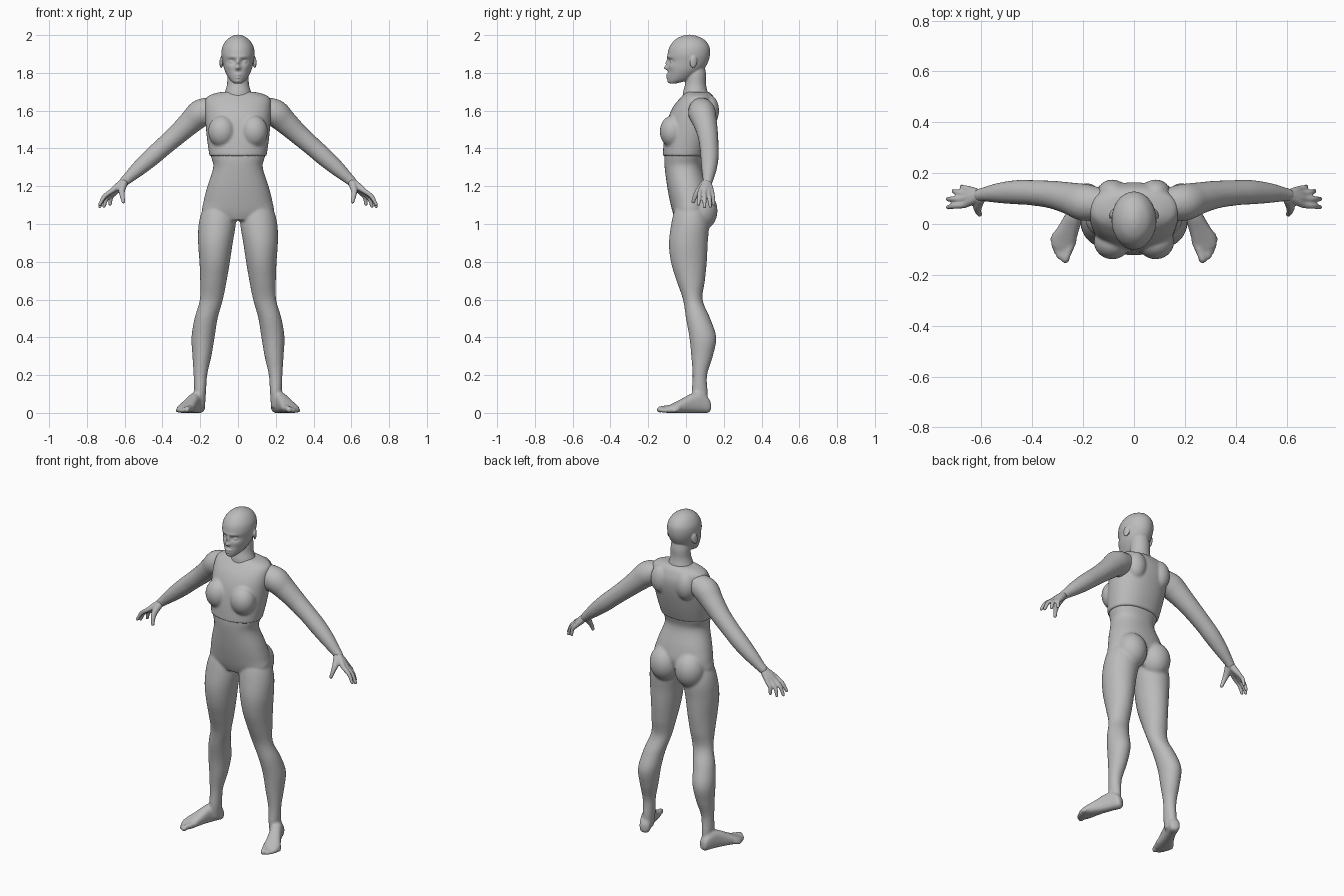
import bpy
import bmesh
import math
from mathutils import Matrix, Vector

default_cube = bpy.data.objects.get("Cube")
if default_cube:
    bpy.data.objects.remove(default_cube, do_unlink=True)

clay = bpy.data.materials.new("grey clay")
clay.use_nodes = True
clay.diffuse_color = (0.5, 0.5, 0.5, 1)
clay.node_tree.nodes["Principled BSDF"].inputs["Base Color"].default_value = clay.diffuse_color


def spline(rows, steps):
    """Smoothly interpolate rows of numbers."""
    rows = [Vector(row) for row in rows]
    padded = [rows[0]] + rows + [rows[-1]]
    result = []
    for before, start, end, after in zip(padded, padded[1:], padded[2:], padded[3:]):
        for step in range(steps):
            t = step / steps
            leave, arrive = (end - before) / 2, (after - start) / 2
            bend = 3 * (end - start) - 2 * leave - arrive
            result.append(start + t * (leave + t * (bend + t * (2 * (start - end) + leave + arrive))))
    return result + [rows[-1]]


def skin(bm, rings):
    """Join rings of points into a closed surface."""
    loops = [[bm.verts.new(point) for point in ring] for ring in rings]
    for lower, upper in zip(loops, loops[1:]):
        for i in range(len(lower)):
            j = (i + 1) % len(lower)
            bm.faces.new((lower[i], lower[j], upper[j], upper[i]))
    bm.faces.new(loops[0][::-1])
    bm.faces.new(loops[-1])


def loft(bm, rows, place=Matrix(), sides=48, steps=6, grow=0.0, power=0.9):
    """Stack rounded sections given as height, left, right, front, back."""
    def soft(value):
        return math.copysign(abs(value) ** power, value)
    rings = []
    for z, left, right, front, back in spline(rows, steps):
        ring = []
        for i in range(sides):
            angle = math.tau * i / sides
            x = (left + right) / 2 + soft(math.cos(angle)) * ((right - left) / 2 + grow)
            y = (front + back) / 2 + soft(math.sin(angle)) * ((back - front) / 2 + grow)
            ring.append(place @ Vector((x, y, z)))
        rings.append(ring)
    skin(bm, rings)


def blob(bm, centre, size, turn=Matrix()):
    place = Matrix.Translation(centre) @ turn @ Matrix.Diagonal((*size, 1))
    bmesh.ops.create_uvsphere(bm, u_segments=24, v_segments=16, radius=1, matrix=place)


def tube(bm, rows, place=Matrix(), sides=20):
    """Round limb along points with radii, with rounded ends."""
    path = spline(rows, 6)
    rings = []
    for i, (x, y, z, radius) in enumerate(path):
        tangent = path[min(i + 1, len(path) - 1)].xyz - path[max(i - 1, 0)].xyz
        turn = tangent.to_track_quat('Z', 'Y')
        angles = [math.tau * k / sides for k in range(sides)]
        rings.append([place @ (Vector((x, y, z)) + turn @ Vector((math.cos(a), math.sin(a), 0)) * radius)
                      for a in angles])
    skin(bm, rings)
    for end in (path[0], path[-1]):
        blob(bm, place @ end.xyz, [end.w] * 3)


def mirror(bm):
    """Copy everything built so far to the other side."""
    copy = bmesh.ops.duplicate(bm, geom=bm.verts[:] + bm.edges[:] + bm.faces[:])["geom"]
    for vert in (item for item in copy if isinstance(item, bmesh.types.BMVert)):
        vert.co.x *= -1
    bmesh.ops.reverse_faces(bm, faces=[item for item in copy if isinstance(item, bmesh.types.BMFace)])


def finish(bm, name, voxel, smoothing):
    mesh = bpy.data.meshes.new(name)
    bm.to_mesh(mesh)
    bm.free()
    mesh.materials.append(clay)
    part = bpy.data.objects.new(name, mesh)
    bpy.context.collection.objects.link(part)
    fuse = part.modifiers.new("fuse", 'REMESH')
    fuse.mode = 'VOXEL'
    fuse.voxel_size = voxel
    fuse.use_smooth_shade = True
    relax = part.modifiers.new("relax", 'SMOOTH')
    relax.factor = 0.5
    relax.iterations = smoothing


def centred(rows):
    return [(z, -half, half, front, back) for z, half, front, back in rows]


# Bare body: legs, feet and arms on one side first
body = bmesh.new()
loft(body, [(1.13, .03, .14, -.04, .09), (1.08, .015, .185, -.06, .11), (1, .012, .208, -.078, .122),
            (.9, .028, .211, -.09, .115), (.8, .043, .204, -.08, .11), (.7, .06, .2, -.05, .1),
            (.6, .08, .202, -.016, .088), (.5, .108, .23, 0, .128), (.4, .124, .246, .018, .16),
            (.3, .141, .241, .028, .142), (.2, .163, .235, .035, .112), (.1, .17, .232, .03, .115),
            (.03, .175, .225, .04, .115)], power=1)

# Foot, built along its own heel to toe axis
splay = math.radians(22)
side, ahead = Vector((math.cos(splay), math.sin(splay), 0)), Vector((math.sin(splay), -math.cos(splay), 0))
foot = Matrix((side, (0, 0, 1), ahead)).transposed().to_4x4()
foot.translation = (.195, .128, 0)
loft(body, [(0, -.018, .018, .012, .05), (.015, -.03, .03, 0, .08), (.06, -.033, .033, 0, .11),
            (.11, -.034, .036, 0, .1), (.16, -.038, .043, 0, .075), (.21, -.044, .051, 0, .05),
            (.245, -.042, .042, 0, .034), (.258, -.034, .026, .004, .024)], foot, power=.8)
for offset, reach, radius in [(-.03, .292, .017), (-.005, .286, .013), (.014, .272, .012),
                              (.031, .254, .012), (.045, .232, .011)]:
    tube(body, [(offset, radius + .01, .2, radius), (offset, radius + .006, reach - .03, radius * .9),
                (offset, radius, reach - radius, radius)], foot)

# Arm
tube(body, [(.13, .08, 1.61, .062), (.195, .085, 1.588, .073), (.25, .1, 1.54, .064), (.32, .115, 1.475, .055),
            (.4, .123, 1.405, .05), (.46, .125, 1.352, .048), (.53, .122, 1.29, .04),
            (.585, .117, 1.24, .029), (.605, .114, 1.222, .026)])

# Buttocks
blob(body, (.085, .08, 1.07), (.088, .087, .105))
mirror(body)

# Trunk
trunk = [(1.02, .1, -.055, .08), (1.06, .185, -.07, .11), (1.12, .182, -.085, .13), (1.2, .162, -.1, .115),
         (1.3, .131, -.113, .085), (1.36, .143, -.115, .095), (1.45, .156, -.108, .125),
         (1.55, .165, -.09, .15), (1.62, .168, -.06, .155), (1.668, .16, -.022, .14),
         (1.69, .12, 0, .125), (1.7, .075, .01, .11)]
loft(body, centred(trunk[:-2]))
finish(body, "body", .008, 3)

# Hands: palm, fingers and thumb
hands = bmesh.new()
knuckles = [(.668, .076, 1.175), (.674, .098, 1.168), (.667, .119, 1.162), (.653, .137, 1.163)]
tips = [(.731, .066, 1.105), (.732, .098, 1.092), (.709, .129, 1.094), (.677, .147, 1.105)]
wrist = Vector((.605, .112, 1.222))
for knuckle, tip in zip(map(Vector, knuckles), map(Vector, tips)):
    root = wrist.lerp(knuckle, .15)
    middle = knuckle.lerp(tip, .5) + Vector((.007, 0, .007))
    tube(hands, [(*root, .021), (*wrist.lerp(knuckle, .6), .018), (*knuckle, .0135),
                 (*middle, .0115), (*tip, .009)])
tube(hands, [(.605, .1, 1.215, .021), (.615, .07, 1.18, .018), (.613, .05, 1.15, .013), (.607, .038, 1.118, .01)])
mirror(hands)
finish(hands, "hands", .0045, 3)

# Sleeveless top with bust and shoulder blades
shirt = bmesh.new()
blob(shirt, (.085, -.07, 1.49), (.073, .069, .085))
blob(shirt, (.085, .12, 1.6), (.06, .055, .085))
mirror(shirt)
loft(shirt, centred(trunk[5:]), grow=.008)
finish(shirt, "sleeveless_top", .0075, 3)

# Head
head = bmesh.new()
loft(head, centred([(1.744, .022, -.086, -.05), (1.762, .042, -.096, .02), (1.79, .06, -.096, .06),
                    (1.82, .073, -.095, .095), (1.86, .082, -.095, .118), (1.9, .088, -.097, .127),
                    (1.94, .082, -.086, .123), (1.975, .06, -.058, .098), (1.995, .03, -.022, .058),
                    (2.002, .006, .01, .025)]), sides=128, steps=12, power=1)

# Face features as soft pushes: across, height, width, tallness, depth
features = {"socket": (.033, 1.861, .018, .012, .013), "brow": (.028, 1.885, .028, .008, -.005),
            "bridge": (0, 1.852, .009, .022, -.014), "nose": (0, 1.826, .013, .01, -.022),
            "upper_lip": (0, 1.789, .02, .006, -.011), "lower_lip": (0, 1.775, .018, .005, -.009),
            "chin": (0, 1.755, .022, .009, -.006), "cheek": (.048, 1.832, .02, .018, -.005)}
for vert in head.verts:
    if vert.co.y < 0:
        across, height = abs(vert.co.x), vert.co.z
        for x, z, width, tall, depth in features.values():
            vert.co.y += depth * math.exp(-((across - x) / width) ** 2 - ((height - z) / tall) ** 2)

# Neck, eyes and ears
loft(head, centred([(1.66, .085, -.02, .13), (1.7, .069, -.015, .115), (1.74, .058, -.005, .106),
                    (1.79, .056, 0, .106), (1.83, .05, .01, .1)]), power=1)
for flip in (1, -1):
    blob(head, (flip * .032, -.071, 1.859), (.016, .013, .008))
    tilt = Matrix.Rotation(flip * .35, 4, 'Z') @ Matrix.Rotation(-.15, 4, 'X')
    blob(head, (flip * .088, .04, 1.857), (.008, .02, .032), tilt)
finish(head, "head", .0045, 2)
